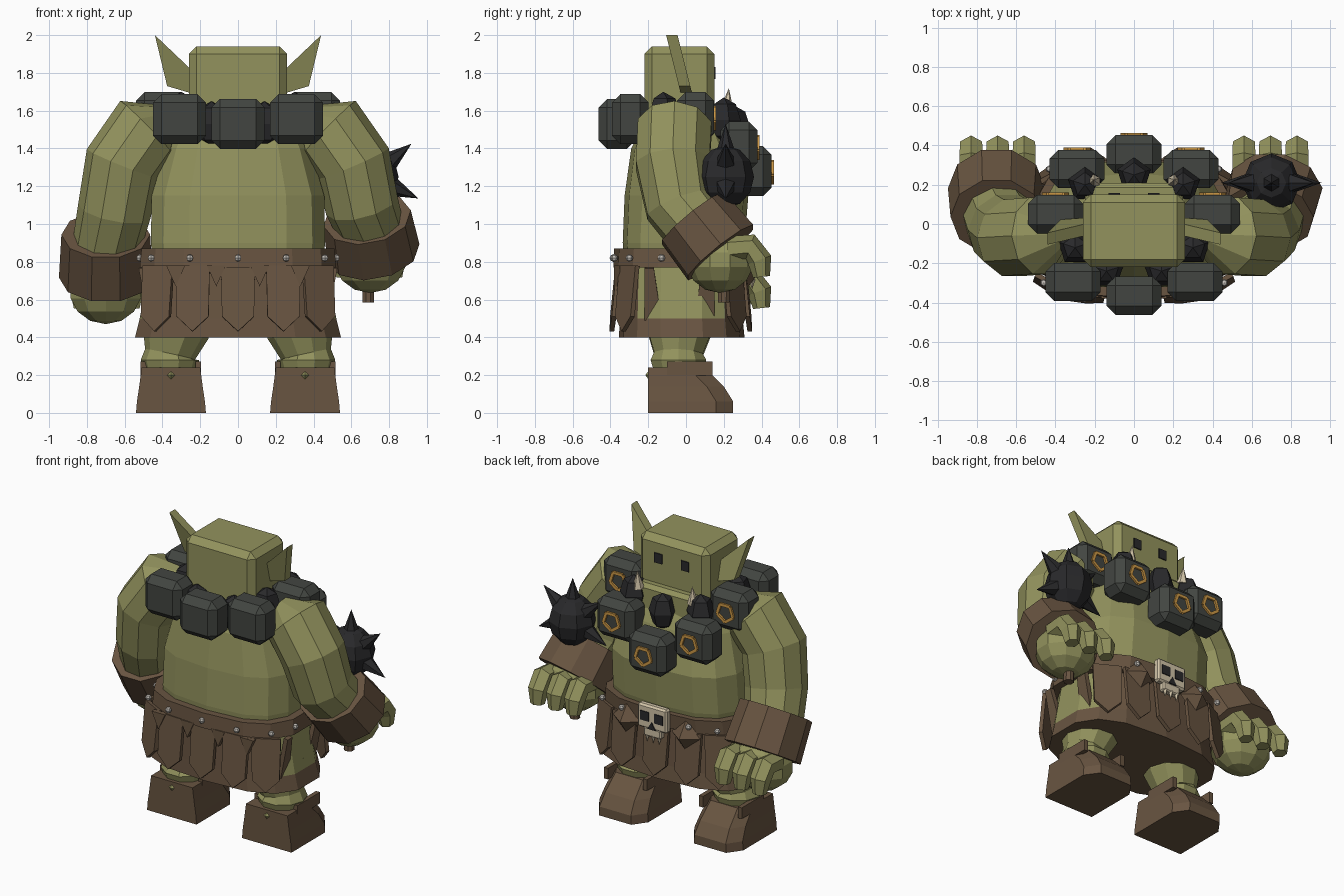
import bpy, bmesh, math
from mathutils import Vector, Matrix

cube = bpy.data.objects.get("Cube")
if cube:
    bpy.data.objects.remove(cube, do_unlink=True)


def material(name, r, g, b):
    m = bpy.data.materials.new(name)
    m.use_nodes = True
    m.diffuse_color = (r, g, b, 1)
    m.node_tree.nodes["Principled BSDF"].inputs["Base Color"].default_value = (r, g, b, 1)
    return m


SKIN = material("olive skin", .29, .29, .11)
LEATHER = material("brown leather", .14, .09, .053)
STONE = material("grey stone", .055, .06, .053)
IRON = material("black iron", .022, .022, .024)
GOLD = material("gold", .6, .31, .06)
BONE = material("bone", .64, .55, .39)
STEEL = material("steel stud", .55, .52, .48)


def finish(name, bm, *mats):
    bmesh.ops.recalc_face_normals(bm, faces=bm.faces)
    me = bpy.data.meshes.new(name)
    bm.to_mesh(me)
    bm.free()
    for m in mats:
        me.materials.append(m)
    ob = bpy.data.objects.new(name, me)
    bpy.context.collection.objects.link(ob)
    return ob


def loft(name, rings, mat, other=None, rule=None):
    """Skin a list of equal point rings and cap both ends."""
    bm = bmesh.new()
    rows = [[bm.verts.new(p) for p in ring] for ring in rings]
    n = len(rows[0])
    for a, b in zip(rows, rows[1:]):
        for i in range(n):
            j = (i + 1) % n
            bm.faces.new((a[i], a[j], b[j], b[i]))
    bm.faces.new(rows[0])
    bm.faces.new(rows[-1])
    if rule:
        bmesh.ops.recalc_face_normals(bm, faces=bm.faces)
        for f in bm.faces:
            f.material_index = int(rule(f))
    return finish(name, bm, mat, *([other] if other else []))


def oval(z, rx, back, front, n=14, p=.72):
    """Rounded-square horizontal ring."""
    ry, cy, pts = (front - back) / 2, (front + back) / 2, []
    for i in range(n):
        a = math.tau * (i + .5) / n
        c, s = math.cos(a), math.sin(a)
        pts.append((rx * math.copysign(abs(c) ** p, c), cy + ry * math.copysign(abs(s) ** p, s), z))
    return pts


def tube(name, path, radii, mat, n=10, ref=(0, 1, 0), flat=1):
    """Tapered tube along a path; flat scales the radius along ref."""
    path, rings = [Vector(p) for p in path], []
    for i, p in enumerate(path):
        t = (path[min(i + 1, len(path) - 1)] - path[max(i - 1, 0)]).normalized()
        u = Vector(ref)
        u = (u - t * u.dot(t)).normalized()
        v = t.cross(u)
        angles = [math.tau * (k + .5) / n for k in range(n)]
        rings.append([p + radii[i] * (u * math.cos(a) * flat + v * math.sin(a)) for a in angles])
    return loft(name, rings, mat)


def box(name, center, size, mat, bevel=0):
    bm = bmesh.new()
    bmesh.ops.create_cube(bm, size=1, matrix=Matrix.Diagonal((*size, 1)))
    if bevel:
        bmesh.ops.bevel(bm, geom=bm.edges[:], offset=bevel, segments=1, affect='EDGES')
    bm.transform(Matrix.Translation(center))
    return finish(name, bm, mat)


def ball(name, center, size, mat, u=10, v=7):
    bm = bmesh.new()
    bmesh.ops.create_uvsphere(bm, u_segments=u, v_segments=v, radius=1)
    bm.transform(Matrix.Translation(center) @ Matrix.Diagonal((*size, 1)))
    return finish(name, bm, mat)


def cone(name, base, direction, r, length, mat, n=6):
    bm = bmesh.new()
    bmesh.ops.create_cone(bm, cap_ends=True, segments=n, radius1=r, radius2=0, depth=length)
    d = Vector(direction).normalized()
    rot = d.to_track_quat('Z', 'Y').to_matrix().to_4x4()
    bm.transform(Matrix.Translation(Vector(base) + d * length / 2) @ rot)
    return finish(name, bm, mat)


def plate(name, shape, thick, matrix, mat):
    """Extruded outline drawn in local XZ, thickness along local Y."""
    rings = [[matrix @ Vector((x, y, z)) for x, z in shape] for y in (-thick / 2, thick / 2)]
    return loft(name, rings, mat)


def place(x, y, z, turn=0, tilt=0):
    return Matrix.Translation((x, y, z)) @ Matrix.Rotation(turn, 4, 'Z') @ Matrix.Rotation(tilt, 4, 'X')


# Torso and skirt, open at the hips
loft("torso", [oval(.72, .45, -.32, .27), oval(.9, .47, -.335, .31), oval(1.15, .465, -.325, .33),
               oval(1.4, .39, -.29, .26), oval(1.58, .3, -.2, .17)], SKIN)
loft("skirt", [oval(.4, .555, -.355, .31), oval(.5, .53, -.35, .3), oval(.82, .47, -.34, .29)],
     LEATHER, SKIN, lambda f: f.calc_center_median().z > .55 and abs(f.normal.x) > .8)
loft("belt", [oval(.77, .53, -.385, .33), oval(.87, .52, -.38, .34)], LEATHER)
for s in (1, -1):
    for shape in ([(-.2, .14), (-.15, .14), (-.11, -.14), (-.2, -.14)],
                  [(.17, .14), (.1, .14), (.07, -.14), (.17, -.14)],
                  [(-.11, -.14), (.07, -.14), (-.01, -.06)]):
        plate("hip_edge", shape, .03, place(s * .485, -.02, .63, math.pi / 2, s * .19), LEATHER)

# Hanging leather strips, belt studs and pyramid ornaments
strip = [(-.09, .17), (.09, .17), (.085, -.1), (0, -.18), (-.085, -.1)]
for x, turn in ((0, 0), (.24, .05), (-.24, -.05), (.43, .5), (-.43, -.5)):
    inset = .06 if abs(x) > .4 else 0
    plate("back_strip", strip, .025, place(x, -.375 + inset, .61, turn, -.1), LEATHER)
    plate("front_strip", strip, .025, place(x, .32 - inset, .61, -turn, .1), LEATHER)
for x in (-.33, -.115, .115, .33):
    plate("back_tab", [(-.05, .05), (.05, .05), (0, -.06)], .03, place(x, -.365, .73), LEATHER)
for x, y in ((0, -.385), (.255, -.38), (.46, -.3), (.52, -.13), (.43, .28), (.25, .33)):
    for s in ((1, -1) if x else (1,)):
        ball("belt_stud", (s * x, y, .82), (.02, .02, .02), STEEL, 6, 4)
for s in (1, -1):
    cone("pyramid_ornament", (s * .22, .31, .75), (0, 1, 0), .11, .08, LEATHER, 4)

# Skull buckle
box("skull_face", (0, .34, .825), (.22, .05, .16), BONE, .012)
box("skull_jaw", (0, .34, .725), (.13, .045, .06), BONE, .008)
for x in (-.052, .052):
    box("skull_eye", (x, .367, .83), (.062, .008, .062), IRON)
plate("skull_nose", [(-.03, -.025), (.03, -.025), (0, .025)], .008, place(0, .367, .775), IRON)
for x in (-.045, 0, .045):
    cone("skull_tooth", (x, .35, .705), (0, 0, -1), .018, .05, BONE, 4)

# Head
box("head", (0, -.035, 1.7), (.52, .37, .48), SKIN, .04)
box("jaw", (0, .06, 1.54), (.5, .3, .18), SKIN, .025)
for s in (1, -1):
    box("eye", (s * .1, .153, 1.8), (.058, .008, .065), IRON)
    cone("tusk", (s * .205, .215, 1.6), (0, .1, 1), .038, .12, BONE)
    ear = [(.24, 1.69), (.375, 1.73), (.44, 2.0), (.24, 1.81)]
    loft("ear", [[(s * x, -.075 + (2 - z) * .25 + w, z) for x, z in ear] for w in (-.03, .03)], SKIN)

# Necklace of stone blocks with gold outlines on their +y faces
blocks = [(0, -.365, 1.53), (.31, -.295, 1.555), (.4, .05, 1.565), (.29, .28, 1.41), (0, .355, 1.28)]
for x, y, z in blocks:
    for s in ((1, -1) if x else (1,)):
        box("necklace_block", (s * x, y, z), (.28, .195, .265), STONE, .045)
        if y < 0:
            continue
        angles = [math.tau * k / 5 - math.pi / 2 for k in range(5)]
        pts = [Vector((s * x + .062 * math.cos(a), y + .1, z + .062 * math.sin(a))) for a in angles]
        for a, b in zip(pts, pts[1:] + pts[:1]):
            tube("gold_outline", [a, b], [.014, .014], GOLD, 4)
for x, y, z in ((0, .25, 1.51), (.25, .2, 1.55), (.3, -.12, 1.58), (.14, -.24, 1.53)):
    for s in ((1, -1) if x else (1,)):
        ball("necklace_gem", (s * x, y, z), (.09, .09, .12), IRON, 5, 4)

# Arms, the right one hanging lower: side, drop, gauntlet axis, half length, depth
for s, drop, axis, half, flat in ((1, 0, (.14, .62, -.77), .118, .93),
                                  (-1, .11, (0, .54, -.84), .135, .98)):
    tube("upper_arm", [(s * .36, -.05, 1.565), (s * .48, -.06, 1.505), (s * .61, -.07, 1.32),
                       (s * .655, -.03, 1.1 - drop * .3), (s * .7, .06, .98 - drop)],
         [.07, .205, .205, .195, .18], SKIN)
    hub = Vector((s * .7, .11, .94 - drop))
    axis = Vector(axis) * half
    tube("gauntlet", [hub - axis, hub + axis], [.235, .248], LEATHER, 10, (0, 1, 0), flat)
    low = drop * 1.5
    ball("hand", (s * .7, .18, .81 - low), (.2, .18, .175), SKIN)
    for x in (.56, .695, .83):
        tube("finger", [(s * x, .22, .87 - low), (s * x, .34, .88 - low), (s * x, .39, .81 - low),
                        (s * x, .4, .72 - low)], [.065, .068, .065, .045], SKIN, 6, (1, 0, 0))

# Spiked mace in the left hand
tube("mace_handle", [(.69, .2, .585), (.69, .21, 1.2)], [.033, .033], LEATHER, 8)
ball("mace_head", (.7, .21, 1.25), (.15, .15, .165), IRON, 8, 6)
for d in ((0, 0, 1), (1, 0, .8), (-1, 0, .8), (1, 0, -.45), (-1, 0, -.45)):
    n = Vector(d).normalized()
    cone("mace_spike", Vector((.7, .21, 1.25)) + n * .12, n, .055, .16, IRON)

# Legs and boots with chamfered toes: height, half width, toe reach
boot = [(0, .185, .25), (.06, .18, .25), (.14, .168, .2), (.2, .16, .14), (.24, .155, .1)]
for s in (1, -1):
    tube("leg", [(s * .36, -.04, .2), (s * .36, -.04, .28), (s * .36, -.04, .31), (s * .33, -.035, .42),
                 (s * .32, -.03, .55)], [.13, .155, .135, .175, .19], SKIN, 10)
    loft("boot", [[(s * .355 + x * w, y, z) for x, y in
                   ((-1, -.2), (1, -.2), (1, toe - .09), (.65, toe), (-.65, toe), (-1, toe - .09))]
                  for z, w, toe in boot], LEATHER)
    for w in (-1, 1):
        box("boot_cuff", (s * .355 + w * .145, .02, .235), (.03, .24, .075), LEATHER)
    cone("boot_patch", (s * .355, -.195, .2), (0, -1, 0), .028, .02, SKIN, 4)
